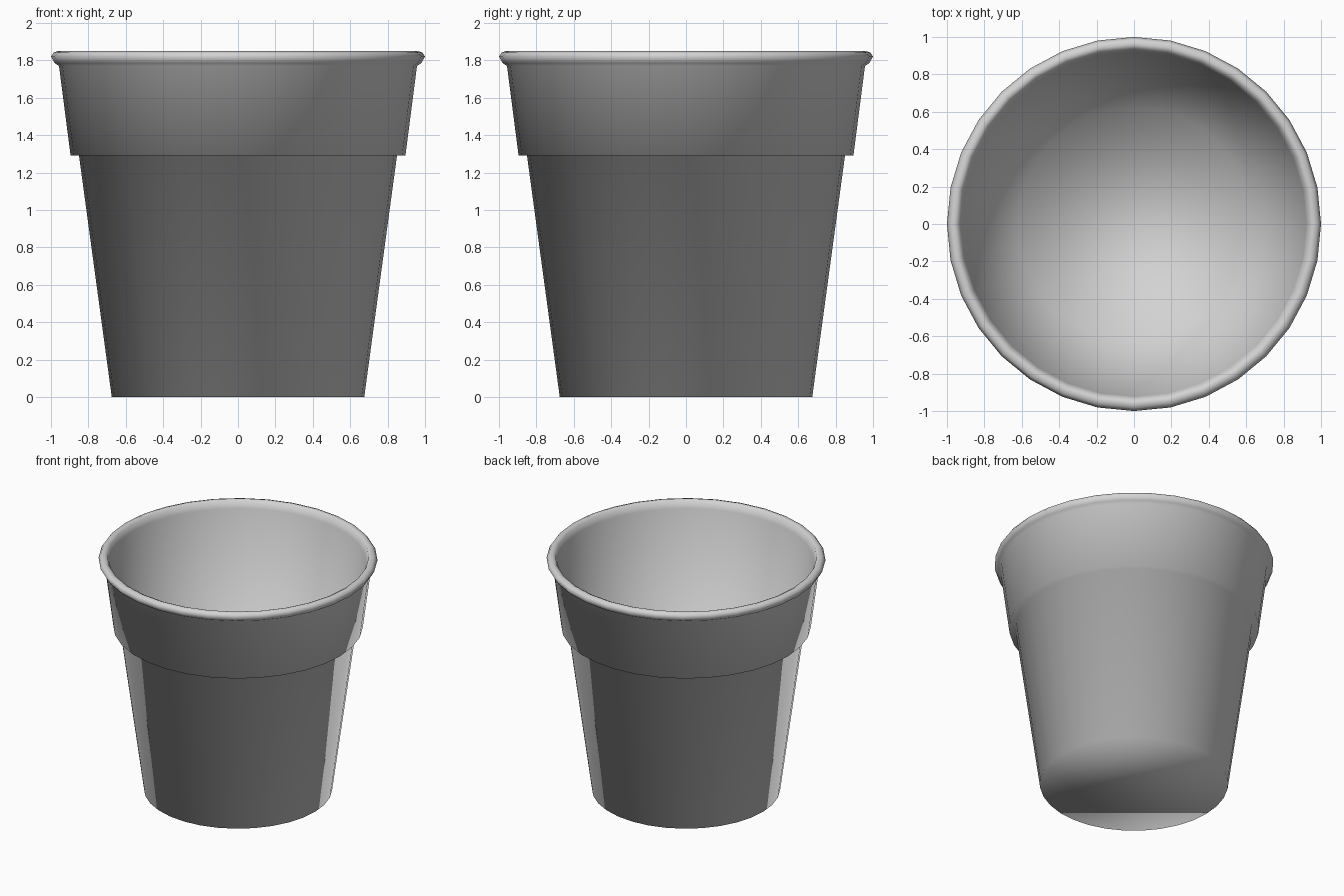
import bpy
import bmesh
from math import cos, sin, tau

SIDES = 32

cube = bpy.data.objects.get("Cube")
if cube:
    bpy.data.objects.remove(cube, do_unlink=True)


def make_material(name, colour):
    mat = bpy.data.materials.new(name)
    mat.use_nodes = True
    mat.diffuse_color = colour
    mat.node_tree.nodes["Principled BSDF"].inputs["Base Color"].default_value = colour
    return mat


def lathe(name, profile, mat):
    """Spin a (radius, height) profile round z and cap both ends."""
    bm = bmesh.new()
    rings = [[bm.verts.new((r * cos(tau * i / SIDES), r * sin(tau * i / SIDES), z))
              for i in range(SIDES)] for r, z in profile]
    for low, high in zip(rings, rings[1:]):
        for i in range(SIDES):
            j = (i + 1) % SIDES
            bm.faces.new((low[i], low[j], high[j], high[i]))
    bm.faces.new(rings[0][::-1])
    bm.faces.new(rings[-1])
    for face in bm.faces:
        face.smooth = True
    mesh = bpy.data.meshes.new(name)
    bm.to_mesh(mesh)
    bm.free()
    mesh.materials.append(mat)
    obj = bpy.data.objects.new(name, mesh)
    bpy.context.collection.objects.link(obj)
    return obj


# Tapered body, stepped collar, rolled rim, then the hollow inside
body = [(0.675, 0), (0.85, 1.29)]
collar = [(0.895, 1.29), (0.957, 1.77)]
rim = [(0.98, 1.785), (1.0, 1.82), (0.985, 1.842), (0.96, 1.85), (0.938, 1.84)]
inside = [(0.922, 1.79), (0.625, 0.05)]

lathe("plant_pot", body + collar + rim + inside,
      make_material("light grey", (0.65, 0.65, 0.65, 1)))
